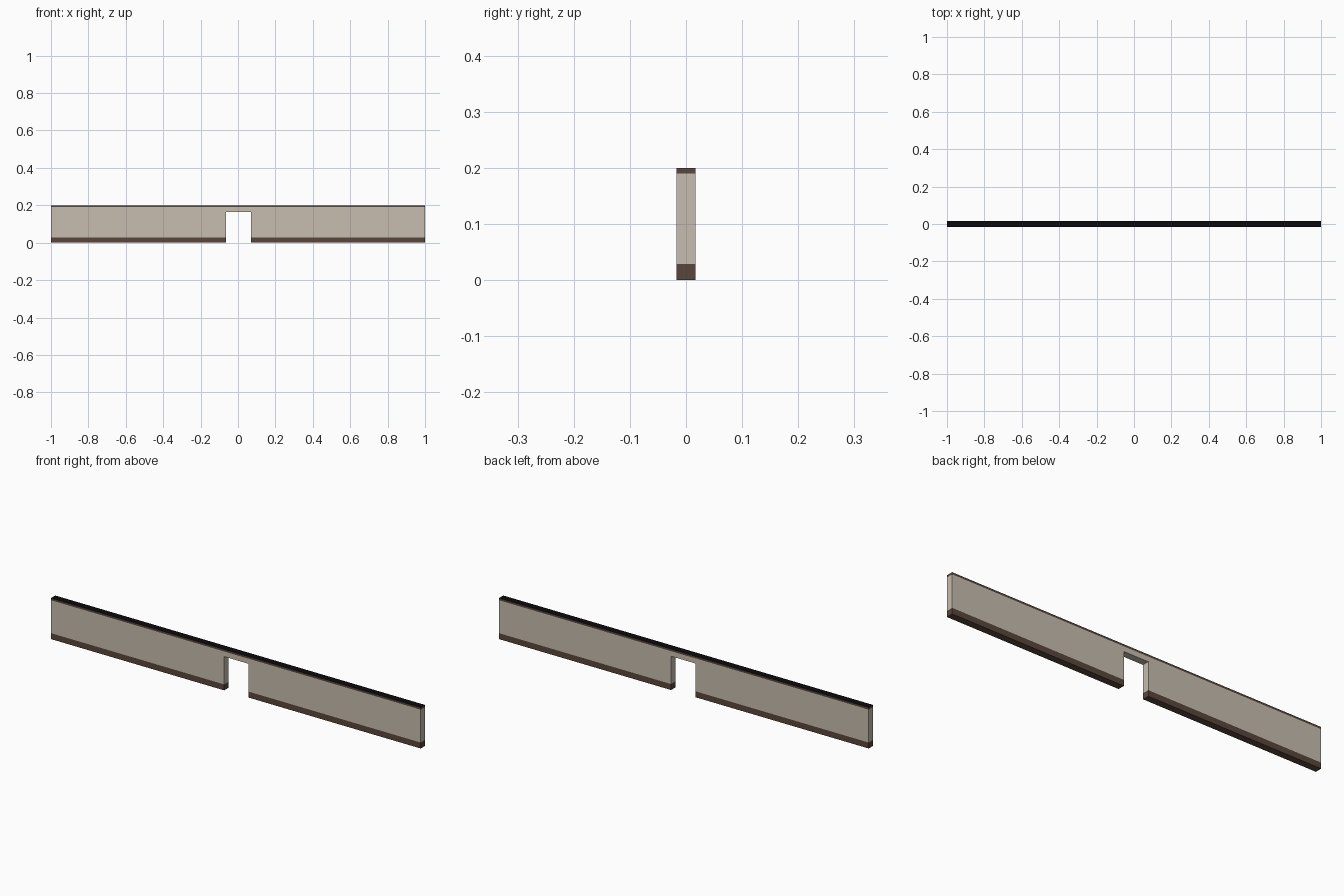
import bpy, bmesh

if "Cube" in bpy.data.objects:
    bpy.data.objects.remove(bpy.data.objects["Cube"])

HALF_T = 0.017                      # half thickness of the wall
DOOR_L, DOOR_R, DOOR_TOP = -0.063, 0.069, 0.165
SKIRT_TOP, CAP_BASE, TOP = 0.029, 0.19, 0.2


def material(name, rgb):
    m = bpy.data.materials.new(name)
    m.diffuse_color = (*rgb, 1)
    m.use_nodes = True
    m.node_tree.nodes["Principled BSDF"].inputs["Base Color"].default_value = m.diffuse_color
    return m


plaster = material("beige plaster", (0.57, 0.51, 0.43))
brown = material("dark brown trim", (0.10, 0.062, 0.045))
black = material("black top", (0.004, 0.003, 0.004))


def extrude_profile(name, outline, mats):
    """Extrude an x-z outline through the wall thickness."""
    bm = bmesh.new()
    face = bm.faces.new([bm.verts.new((x, -HALF_T, z)) for x, z in outline])
    out = bmesh.ops.extrude_face_region(bm, geom=[face])
    moved = [v for v in out["geom"] if isinstance(v, bmesh.types.BMVert)]
    bmesh.ops.translate(bm, verts=moved, vec=(0, 2 * HALF_T, 0))
    bmesh.ops.recalc_face_normals(bm, faces=bm.faces)
    if len(mats) > 1:               # upward faces take the second colour
        for f in bm.faces:
            f.material_index = int(f.normal.z > 0.5)
    mesh = bpy.data.meshes.new(name)
    bm.to_mesh(mesh)
    bm.free()
    for m in mats:
        mesh.materials.append(m)
    obj = bpy.data.objects.new(name, mesh)
    bpy.context.collection.objects.link(obj)
    return obj


def rect(x0, x1, z0, z1):
    return [(x0, z0), (x1, z0), (x1, z1), (x0, z1)]


# Wall panel with doorway
extrude_profile("wall_panel", [
    (-1, SKIRT_TOP), (DOOR_L, SKIRT_TOP), (DOOR_L, DOOR_TOP), (DOOR_R, DOOR_TOP),
    (DOOR_R, SKIRT_TOP), (1, SKIRT_TOP), (1, CAP_BASE), (-1, CAP_BASE)], [plaster])

# Skirting either side of the doorway
extrude_profile("skirting_left", rect(-1, DOOR_L, 0, SKIRT_TOP), [brown])
extrude_profile("skirting_right", rect(DOOR_R, 1, 0, SKIRT_TOP), [brown])

# Top trim with black upper face
extrude_profile("top_trim", rect(-1, 1, CAP_BASE, TOP), [brown, black])
